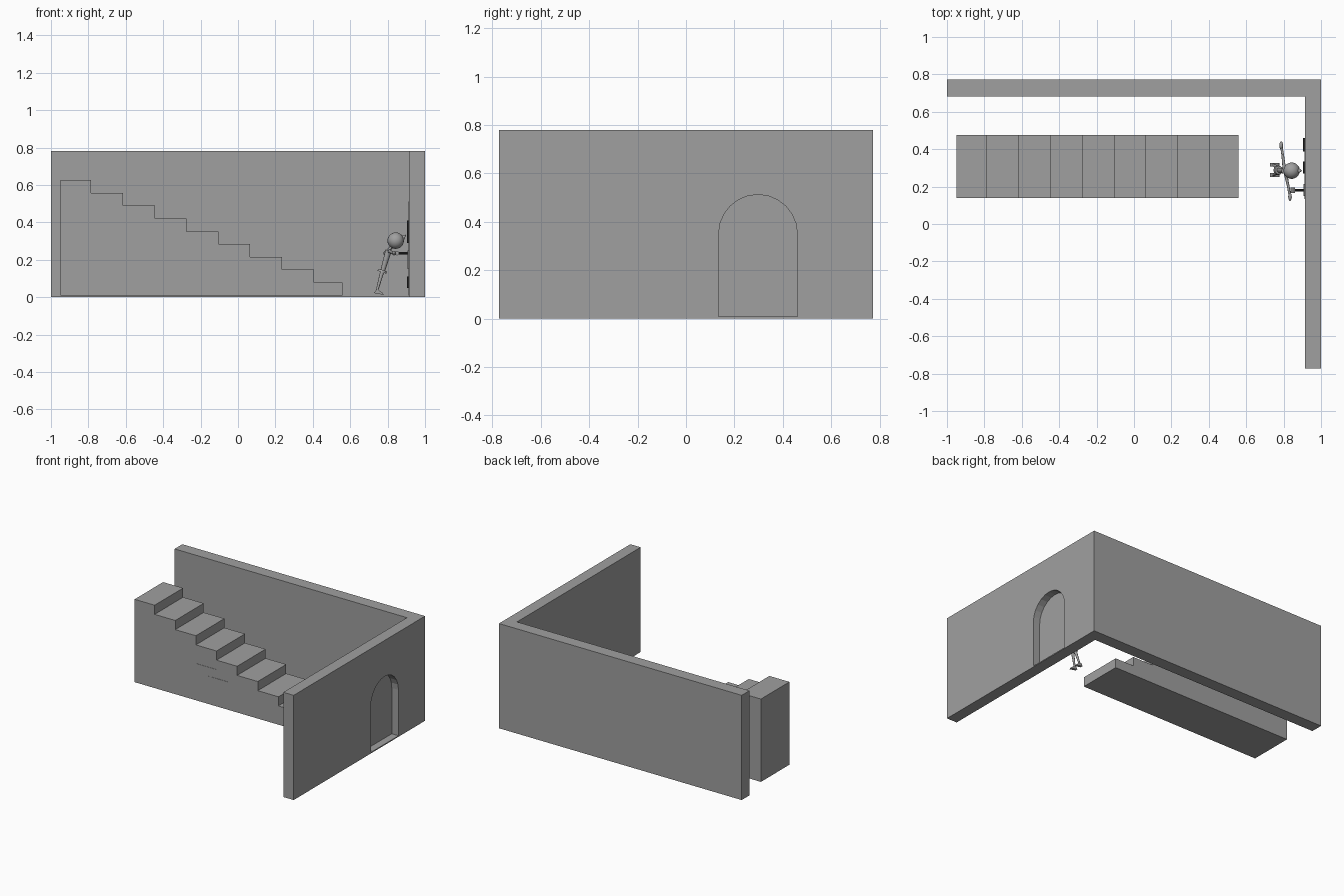
import bpy, bmesh, math
from mathutils import Vector

if "Cube" in bpy.data.objects:
    bpy.data.objects.remove(bpy.data.objects["Cube"])


def material(name, v):
    m = bpy.data.materials.new(name)
    m.diffuse_color = (v, v, v, 1)
    m.use_nodes = True
    m.node_tree.nodes["Principled BSDF"].inputs["Base Color"].default_value = m.diffuse_color
    return m


GREY = material("stone grey", 0.35)
BLACK = material("black iron", 0.015)


def finish(name, bm, mat, smooth=False):
    bmesh.ops.recalc_face_normals(bm, faces=bm.faces)
    me = bpy.data.meshes.new(name)
    bm.to_mesh(me)
    bm.free()
    me.materials.append(mat)
    ob = bpy.data.objects.new(name, me)
    bpy.context.collection.objects.link(ob)
    if smooth:
        bpy.ops.object.select_all(action='DESELECT')
        ob.select_set(True)
        bpy.context.view_layer.objects.active = ob
        bpy.ops.object.shade_smooth_by_angle()
    return ob


def prism(name, pts, offset, mat):
    """Extrude a closed outline of 3D points along an offset."""
    bm = bmesh.new()
    f = bm.faces.new([bm.verts.new(p) for p in pts])
    r = bmesh.ops.extrude_face_region(bm, geom=[f])
    vs = [g for g in r['geom'] if isinstance(g, bmesh.types.BMVert)]
    bmesh.ops.translate(bm, verts=vs, vec=offset)
    return finish(name, bm, mat)


def box(name, x0, x1, y0, y1, z0, z1, mat):
    return prism(name, [(x0, y0, z0), (x1, y0, z0), (x1, y1, z0), (x0, y1, z0)],
                 (0, 0, z1 - z0), mat)


def limb(name, a, b, r1, r2, mat=GREY, seg=12):
    a, b = Vector(a), Vector(b)
    bm = bmesh.new()
    bmesh.ops.create_cone(bm, cap_ends=True, segments=seg, radius1=r1, radius2=r2,
                          depth=(b - a).length)
    bmesh.ops.rotate(bm, verts=bm.verts, cent=(0, 0, 0),
                     matrix=(b - a).to_track_quat('Z', 'Y').to_matrix())
    bmesh.ops.translate(bm, verts=bm.verts, vec=(a + b) / 2)
    return finish(name, bm, mat, True)


def ball(name, c, r, scale=(1, 1, 1), mat=GREY):
    bm = bmesh.new()
    bmesh.ops.create_uvsphere(bm, u_segments=20, v_segments=12, radius=r)
    bmesh.ops.scale(bm, verts=bm.verts, vec=scale)
    bmesh.ops.translate(bm, verts=bm.verts, vec=c)
    return finish(name, bm, mat, True)


def arch(x):
    """Doorway outline in the plane at x."""
    yc, r, spring = 0.2975, 0.1625, 0.35
    pts = [(x, yc - r, 0.008), (x, yc + r, 0.008)]
    for i in range(13):
        t = math.pi * i / 12
        pts.append((x, yc + r * math.cos(t), spring + r * math.sin(t)))
    return pts


# Corner wall with arched doorway
H = 0.78
wall = prism("corner_wall", [(-1, 0.773, 0), (-1, 0.682, 0), (0.915, 0.682, 0),
                             (0.915, -0.773, 0), (1, -0.773, 0), (1, 0.773, 0)],
             (0, 0, H), GREY)
cutter = prism("doorway_cutter", arch(0.85), (0.3, 0, 0), GREY)
cutter.hide_render = True
mod = wall.modifiers.new("doorway", 'BOOLEAN')
mod.operation, mod.solver, mod.object = 'DIFFERENCE', 'EXACT', cutter
bpy.context.view_layer.objects.active = wall
bpy.ops.object.modifier_apply(modifier=mod.name)
bpy.data.objects.remove(cutter)

# Door, set back from the outer face, with ironwork on the inside
prism("door", arch(0.912), (0.033, 0, 0), GREY)
box("door_window", 0.904, 0.914, 0.27, 0.335, 0.29, 0.41, BLACK)
for z in (0.05, 0.29):
    box("hinge", 0.904, 0.914, 0.387, 0.46, z, z + 0.06, BLACK)
box("handle_plate", 0.906, 0.914, 0.15, 0.215, 0.15, 0.25, GREY)
limb("handle_rod", (0.85, 0.18, 0.235), (0.91, 0.18, 0.235), 0.006, 0.006, BLACK)
limb("handle_grip", (0.85, 0.165, 0.235), (0.85, 0.195, 0.235), 0.012, 0.012, GREY)

# Staircase: nine steps
edges = [-0.95] + [-0.785 + 0.17 * i for i in range(8)] + [0.56]
prof = [(0.56, 0.14, 0.008), (-0.95, 0.14, 0.008)]
for i in range(9):
    z = 0.625 - 0.0682 * i
    prof += [(edges[i], 0.14, z), (edges[i + 1], 0.14, z)]
prism("staircase", prof, (0, 0.335, 0), GREY)

# Two exposed bricks on the stair side
for x, z in ((-0.44, 0.217), (-0.35, 0.15)):
    box("brick", x, x + 0.17, 0.138, 0.142, z, z + 0.066, GREY)

# Figure leaning towards the door
hip, neck = (0.772, 0.288, 0.135), (0.805, 0.285, 0.25)
limb("torso", hip, neck, 0.012, 0.017)
limb("belt", (0.770, 0.288, 0.133), (0.774, 0.288, 0.145), 0.026, 0.022)
limb("neck", neck, (0.835, 0.285, 0.285), 0.009, 0.009)
ball("head", (0.843, 0.285, 0.302), 0.044)
limb("nose", (0.87, 0.285, 0.308), (0.897, 0.285, 0.333), 0.02, 0.002)

# Legs and feet
for y0, y1 in ((0.275, 0.262), (0.3, 0.317)):
    limb("leg", (0.772, y0, 0.14), (0.742, y1, 0.03), 0.011, 0.006)
    prism("foot", [(0.727, y1 - 0.01, 0.022), (0.778, y1 - 0.01, 0.012),
                   (0.775, y1 - 0.01, 0.022), (0.742, y1 - 0.01, 0.045)],
          (0, 0.02, 0), GREY)

# Arms and hands
for sh, el, ha in (((0.81, 0.27, 0.245), (0.825, 0.2, 0.238), (0.834, 0.145, 0.235)),
                   ((0.803, 0.3, 0.245), (0.795, 0.37, 0.24), (0.787, 0.42, 0.235))):
    limb("upper_arm", sh, el, 0.009, 0.007)
    limb("forearm", el, ha, 0.007, 0.006)
    ball("hand", ha, 0.012, (0.8, 1.8, 1))
